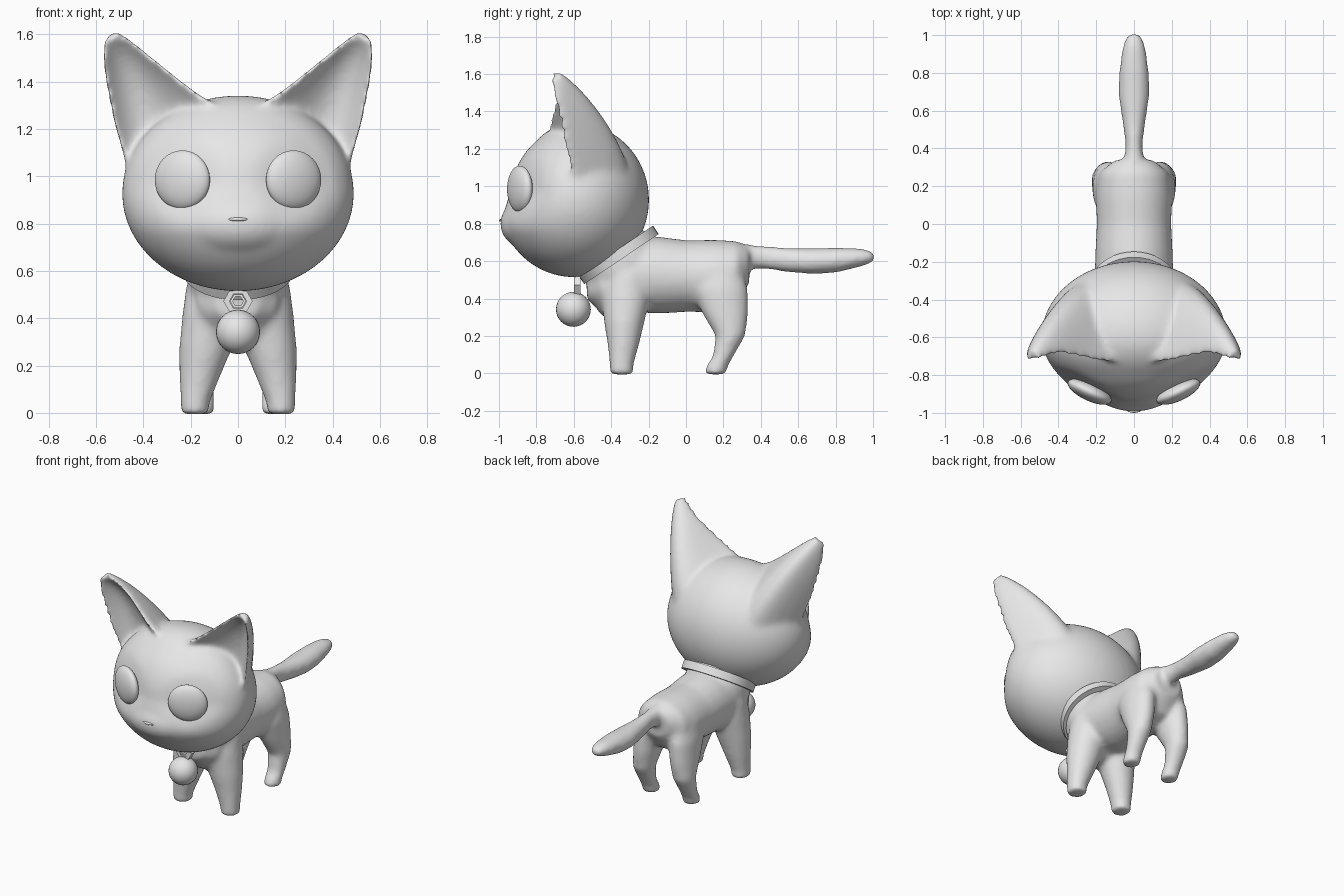
import bpy, bmesh
from math import sin, cos, pi, radians, hypot
from mathutils import Vector, Matrix

cube = bpy.data.objects.get("Cube")
if cube:
    bpy.data.objects.remove(cube, do_unlink=True)

grey = bpy.data.materials.new("plain_grey")
grey.use_nodes = True
grey.diffuse_color = (0.8, 0.8, 0.8, 1)
grey.node_tree.nodes["Principled BSDF"].inputs["Base Color"].default_value = grey.diffuse_color


def finish(bm, name, angle=40, voxel=None, soften=0):
    """Turn a bmesh into a shaded object, optionally fused into one skin."""
    bmesh.ops.recalc_face_normals(bm, faces=bm.faces)
    mesh = bpy.data.meshes.new(name)
    bm.to_mesh(mesh)
    bm.free()
    mesh.materials.append(grey)
    ob = bpy.data.objects.new(name, mesh)
    bpy.context.collection.objects.link(ob)
    bpy.ops.object.select_all(action='DESELECT')
    ob.select_set(True)
    bpy.context.view_layer.objects.active = ob
    bpy.ops.object.shade_smooth_by_angle(angle=radians(angle))
    if voxel:
        remesh = ob.modifiers.new("Fuse", 'REMESH')
        remesh.mode = 'VOXEL'
        remesh.voxel_size = voxel
        remesh.use_smooth_shade = True
        smooth = ob.modifiers.new("Soften", 'SMOOTH')
        smooth.factor = 0.5
        smooth.iterations = soften
    return ob


def bridge(bm, rings, cap=True):
    """Skin a list of point rings."""
    rows = [[bm.verts.new(p) for p in ring] for ring in rings]
    n = len(rows[0])
    for a, b in zip(rows, rows[1:]):
        for i in range(n):
            j = (i + 1) % n
            bm.faces.new((a[i], a[j], b[j], b[i]))
    if cap:
        bm.faces.new(rows[0])
        bm.faces.new(rows[-1])


def loft(bm, sections, up, n=24):
    """Ellipse sections (x, y, z, rx, r2); r2 lies along the 'up' axis."""
    rings = []
    for x, y, z, rx, r2 in sections:
        c = Vector((x, y, z))
        rings.append([c + Vector((rx * cos(a), 0, 0)) + up * (r2 * sin(a))
                      for a in (2 * pi * i / n for i in range(n))])
    bridge(bm, rings)


def ball(bm, centre, radii, yaw=0, seg=32):
    m = (Matrix.Translation(centre) @ Matrix.Rotation(yaw, 4, 'Z')
         @ Matrix.Diagonal((*radii, 1)))
    return bmesh.ops.create_uvsphere(bm, u_segments=seg, v_segments=seg // 2,
                                     radius=1, matrix=m)["verts"]


def band(name, centre, outer, inner, half, tilt, seg, angle):
    """Flat ring with a rectangular profile."""
    bm = bmesh.new()
    profile = [(outer, -half), (outer, half), (inner, half), (inner, -half), (outer, -half)]
    bridge(bm, [[(r * cos(2 * pi * i / seg), r * sin(2 * pi * i / seg), z)
                 for i in range(seg)] for r, z in profile], cap=False)
    bmesh.ops.remove_doubles(bm, verts=bm.verts, dist=1e-5)
    ob = finish(bm, name, angle)
    ob.location = centre
    ob.rotation_euler.x = tilt


Y, Z = Vector((0, 1, 0)), Vector((0, 0, 1))

# Head: rounded skull, flattened brow, shallow eye sockets, soft muzzle
bm = bmesh.new()
for v in ball(bm, (0, -0.6, 0.928), (0.491, 0.403, 0.414), seg=64):
    if v.co.y < -0.6:
        front = min(1, (-0.6 - v.co.y) / 0.25)
        v.co.y += 0.06 * max(0, min(1, (v.co.z - 0.78) / 0.18)) * front
        d = hypot(abs(v.co.x) - 0.235, v.co.z - 0.985)
        v.co.y += 0.025 * max(0, 1 - (d / 0.17) ** 2) * front
ball(bm, (0, -0.805, 0.8), (0.26, 0.19, 0.15))


# Ears: crescent sections with a thick rim, open to the front
def arc(a, mid, b, n=10):
    ctrl = 2 * mid - (a + b) / 2
    return [a * (1 - t) ** 2 + ctrl * (2 * t * (1 - t)) + b * t * t
            for t in (i / n for i in range(n + 1))]


def along(keys, s):
    """Smooth cubic through four evenly spaced points, s from 0 to 3."""
    total = Vector((0, 0, 0))
    for i, key in enumerate(keys):
        w = 1
        for j in range(4):
            if j != i:
                w *= (s - j) / (i - j)
        total += Vector(key) * w
    return total


ear_inner = [(0, -0.66, 1.27), (0.16, -0.715, 1.345), (0.33, -0.68, 1.475), (0.5, -0.71, 1.61)]
ear_back = [(0.2, -0.3, 1.0), (0.3, -0.345, 1.2), (0.43, -0.485, 1.425), (0.54, -0.67, 1.61)]
ear_outer = [(0.42, -0.56, 0.85), (0.478, -0.6, 1.06), (0.549, -0.665, 1.34), (0.563, -0.71, 1.585)]
ear_cup = [(0.25, -0.6, 1.0), (0.33, -0.57, 1.18), (0.44, -0.595, 1.4), (0.53, -0.72, 1.59)]


def ear_ring(s, side):
    inner, back, outer, cup = (along(k, s) for k in (ear_inner, ear_back, ear_outer, ear_cup))
    rim = Vector((0, 0.022, 0))
    pts = arc(inner + rim, back, outer + rim) + arc(outer - rim, cup, inner - rim)
    return [Vector((p.x * side, p.y, p.z)) for p in pts]


for side in (1, -1):
    bridge(bm, [ear_ring(3 * i / 24, side) for i in range(25)])
finish(bm, "head", voxel=0.012, soften=30)

# Eyes and nose
for side, label in ((1, "left"), (-1, "right")):
    bm = bmesh.new()
    ball(bm, (0.235 * side, -0.888, 0.985), (0.127, 0.048, 0.125), yaw=radians(25) * side)
    finish(bm, label + "_eye", 180)
bm = bmesh.new()
ball(bm, (0, -0.978, 0.818), (0.045, 0.022, 0.009), seg=16)
finish(bm, "nose", 180)

# Body: torso, neck, chest, tail and four legs fused into one skin
bm = bmesh.new()
torso = [(-0.53, 0.45, 0.08, 0.06), (-0.46, 0.47, 0.17, 0.13), (-0.3, 0.53, 0.21, 0.2),
         (-0.15, 0.525, 0.206, 0.207), (0, 0.52, 0.198, 0.192), (0.15, 0.52, 0.203, 0.195),
         (0.27, 0.54, 0.185, 0.168), (0.338, 0.58, 0.105, 0.1)]
tail = [(0.2, 0.6, 0.07, 0.08), (0.33, 0.625, 0.055, 0.066), (0.42, 0.62, 0.045, 0.061),
        (0.55, 0.605, 0.063, 0.066), (0.68, 0.6, 0.083, 0.07), (0.8, 0.605, 0.08, 0.068),
        (0.92, 0.618, 0.065, 0.052), (0.985, 0.622, 0.047, 0.036), (1.012, 0.622, 0.022, 0.018)]
for part in (torso, tail):
    loft(bm, [(0, y, z, rx, rz) for y, z, rx, rz in part], Z)
ball(bm, (0, -0.35, 0.59), (0.215, 0.215, 0.215))
ball(bm, (0, -0.355, 0.42), (0.18, 0.145, 0.145))

front_leg = [(0.182, -0.343, -0.006, 0.062, 0.066), (0.182, -0.345, 0.04, 0.062, 0.064),
             (0.162, -0.335, 0.15, 0.086, 0.084), (0.135, -0.33, 0.28, 0.114, 0.11),
             (0.12, -0.32, 0.42, 0.115, 0.132), (0.113, -0.31, 0.54, 0.106, 0.12)]
hind_leg = [(0.155, 0.158, -0.006, 0.056, 0.06), (0.155, 0.164, 0.035, 0.056, 0.06),
            (0.158, 0.198, 0.09, 0.058, 0.056), (0.154, 0.238, 0.2, 0.071, 0.08),
            (0.14, 0.21, 0.32, 0.083, 0.124), (0.13, 0.18, 0.45, 0.09, 0.152),
            (0.11, 0.18, 0.58, 0.08, 0.115)]
for side in (1, -1):
    for leg in (front_leg, hind_leg):
        loft(bm, [(x * side, y, z, rx, ry) for x, y, z, rx, ry in leg], Y)
finish(bm, "body", voxel=0.013, soften=22)

# Collar with a hexagonal loop and a round bell
band("collar", (0, -0.36, 0.633), 0.24, 0.205, 0.027, radians(34), 40, 30)
band("bell_loop", (0, -0.582, 0.472), 0.062, 0.036, 0.018, pi / 2, 6, 10)
band("bell_inner_loop", (0, -0.582, 0.472), 0.034, 0.022, 0.012, pi / 2, 6, 10)
bm = bmesh.new()
ball(bm, (0, -0.602, 0.342), (0.093, 0.093, 0.093))
finish(bm, "bell", 180)
